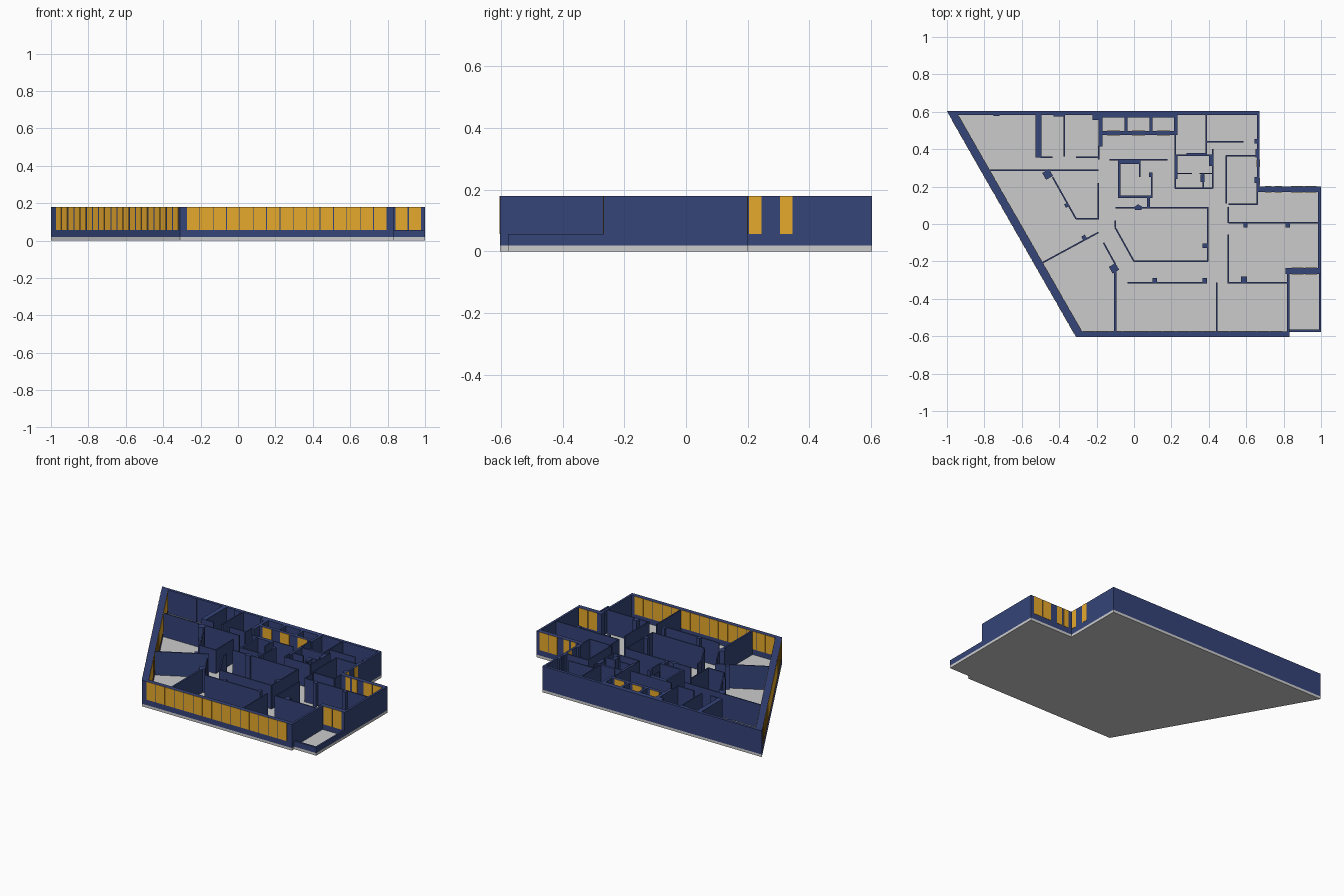
import bpy, bmesh, math
from mathutils import Vector

FLOOR, SILL, TOP = 0.018, 0.056, 0.18


def material(name, color):
    m = bpy.data.materials.new(name)
    m.diffuse_color = color
    return m


NAVY = material("navy", (0.035, 0.058, 0.19, 1))
GOLD = material("gold", (0.80, 0.40, 0.025, 1))


def prism(bm, pts, z0=FLOOR, z1=TOP):
    """Vertical prism over a plan outline."""
    lo = [bm.verts.new((x, y, z0)) for x, y in pts]
    hi = [bm.verts.new((x, y, z1)) for x, y in pts]
    bm.faces.new(lo[::-1])
    bm.faces.new(hi)
    n = len(pts)
    for i in range(n):
        j = (i + 1) % n
        bm.faces.new((lo[i], lo[j], hi[j], hi[i]))


def rect(bm, x0, x1, y0, y1, z0=FLOOR, z1=TOP):
    prism(bm, [(x0, y0), (x1, y0), (x1, y1), (x0, y1)], z0, z1)


def strip(bm, a, b, t=0.008, z0=FLOOR, z1=TOP):
    """Straight wall of thickness t between two plan points."""
    a, b = Vector(a), Vector(b)
    d = (b - a).normalized()
    n = Vector((-d.y, d.x)) * t / 2
    prism(bm, [a - n, b - n, b + n, a + n], z0, z1)


def finish(bm, name, mat=None):
    bmesh.ops.recalc_face_normals(bm, faces=bm.faces)
    me = bpy.data.meshes.new(name)
    bm.to_mesh(me)
    bm.free()
    ob = bpy.data.objects.new(name, me)
    bpy.context.collection.objects.link(ob)
    if mat:
        me.materials.append(mat)


# Floor slab
bm = bmesh.new()
prism(bm, [(-1, 0.603), (-0.31, -0.603), (0.832, -0.603), (0.832, -0.577),
           (1, -0.577), (1, 0.2), (0.672, 0.2), (0.672, 0.603)], 0, FLOOR)
finish(bm, "floor_slab")

# Outer walls
bm = bmesh.new()
prism(bm, [(-1, 0.603), (-0.31, -0.603), (-0.262, -0.603), (-0.952, 0.603)])
for r in [(-0.975, 0.672, 0.583, 0.603), (-0.29, 0.832, -0.603, -0.574),
          (0.658, 0.672, 0.18, 0.603), (0.66, 1, 0.17, 0.2),
          (0.985, 1, -0.25, 0.2), (0.81, 1, -0.268, -0.235),
          (0.817, 0.832, -0.603, -0.25)]:
    rect(bm, *r)
finish(bm, "outer_walls", NAVY)

# Low balcony parapet
bm = bmesh.new()
rect(bm, 0.988, 1, -0.577, -0.26, FLOOR, SILL)
rect(bm, 0.83, 1, -0.577, -0.563, FLOOR, SILL)
finish(bm, "balcony_parapet", NAVY)

# Thin partitions running left-right: y, x start, x end
bm = bmesh.new()
for y, x0, x1 in [
        (0.356, -0.5, -0.435), (0.356, -0.31, -0.185), (0.288, -0.8, -0.19),
        (0.028, -0.31, -0.19), (0.343, -0.13, 0.1), (0.343, 0.1, 0.18),
        (0.367, 0.22, 0.42), (0.19, 0.22, 0.42), (0.27, 0.23, 0.31),
        (0.27, 0.35, 0.42), (0.44, 0.39, 0.585), (0.365, 0.493, 0.66),
        (0.105, 0.505, 0.66), (0.006, 0.505, 0.99), (-0.313, 0.505, 0.825),
        (-0.313, -0.035, 0.39), (-0.2, 0, 0.395), (0.088, -0.1, 0.395)]:
    strip(bm, (x0, y), (x1, y))
# Thin partitions running front-back: x, y start, y end
for x, y0, y1 in [
        (-0.372, 0.36, 0.59), (-0.188, 0.345, 0.42), (-0.19, 0.024, 0.22),
        (0.22, 0.35, 0.48), (0.22, 0.19, 0.25), (0.386, 0.37, 0.59),
        (0.42, 0.19, 0.4), (0.37, 0.19, 0.27), (0.493, 0.11, 0.365),
        (0.66, 0.105, 0.24), (0.505, 0.006, 0.09), (0.505, -0.317, -0.055),
        (0.443, -0.58, -0.313), (0.395, -0.2, 0.092), (-0.1, -0.02, 0.02),
        (0.03, 0.25, 0.343), (0.094, 0.14, 0.27)]:
    strip(bm, (x, y0), (x, y1))
# Angled partitions
for a, b in [((-0.5, -0.213), (-0.19, -0.045)), ((-0.435, 0.25), (-0.31, 0.028)),
             ((-0.163, -0.1), (-0.1, -0.215)), ((-0.1, -0.02), (0, -0.2))]:
    strip(bm, a, b)
finish(bm, "partitions", NAVY)

# Thick core walls and lift shafts
bm = bmesh.new()
for r in [(-0.527, -0.495, 0.355, 0.6), (-0.19, -0.168, 0.415, 0.6),
          (-0.17, 0.233, 0.475, 0.498), (-0.17, 0.233, 0.57, 0.6),
          (-0.052, -0.035, 0.48, 0.59), (0.083, 0.1, 0.48, 0.59),
          (0.215, 0.233, 0.475, 0.6), (-0.085, -0.073, 0.14, 0.343),
          (-0.085, 0.098, 0.14, 0.153), (-0.085, 0.03, 0.32, 0.343),
          (0.07, 0.085, 0.088, 0.145), (0.217, 0.233, 0.24, 0.37),
          (-0.106, -0.094, -0.58, -0.24)]:
    rect(bm, *r)
finish(bm, "core_walls", NAVY)

# Columns: upright blocks
bm = bmesh.new()
for r in [(-0.222, -0.17, 0.555, 0.6), (-0.43, -0.375, 0.575, 0.6),
          (-0.75, -0.72, 0.577, 0.6), (0.4, 0.42, 0.31, 0.37),
          (0.355, 0.378, 0.225, 0.265), (0.08, 0.1, 0.25, 0.275),
          (0.28, 0.39, 0.367, 0.38), (0.645, 0.67, 0.43, 0.455),
          (0.65, 0.67, 0.355, 0.4), (0.645, 0.67, 0.22, 0.25),
          (0.585, 0.608, -0.02, 0.006), (0.81, 0.833, -0.02, 0.006),
          (0.572, 0.603, -0.315, -0.28), (0.1, 0.122, -0.315, -0.29),
          (0.367, 0.39, -0.315, -0.29), (0.367, 0.395, -0.127, -0.104)]:
    rect(bm, *r)
# Columns: turned to the slanted facade
axis = Vector((0.69, -1.206)).normalized()
for x, y, s in [(-0.462, 0.265, 0.042), (-0.36, 0.1, 0.02), (-0.267, -0.072, 0.022),
                (-0.597, -0.045, 0.025), (-0.107, -0.237, 0.04)]:
    c = Vector((x, y))
    strip(bm, c - axis * s / 2, c + axis * s / 2, s)
prism(bm, [(0.005, 0.075), (0.04, 0.075), (0.044, 0.092), (0.023, 0.105), (0.002, 0.092)])
finish(bm, "columns", NAVY)

# Window panes stand a hair proud of both wall faces
PANE_TOP = TOP - 0.0008
bm = bmesh.new()
for i in range(15):
    x = -0.276 + i * 0.0715
    rect(bm, x + 0.002, x + 0.0695, -0.605, -0.572, SILL, PANE_TOP)
for x0, x1 in [(0.842, 0.907), (0.913, 0.978)]:
    rect(bm, x0, x1, -0.27, -0.233, SILL, PANE_TOP)
for x0, x1 in [(0.70, 0.735), (0.75, 0.79), (0.84, 0.905), (0.911, 0.975)]:
    rect(bm, x0, x1, 0.168, 0.202, SILL, PANE_TOP)
for y0, y1 in [(0.205, 0.245), (0.305, 0.345)]:
    rect(bm, 0.656, 0.674, y0, y1, SILL, PANE_TOP)
finish(bm, "straight_windows", GOLD)

# Slanted facade windows
bm = bmesh.new()
a, b = Vector((-0.976, 0.603)), Vector((-0.286, -0.603))
for i in range(20):
    c = a.lerp(b, 0.052 + 0.0477 * i)
    strip(bm, c - axis * 0.027, c + axis * 0.027, 0.045, SILL, PANE_TOP)
finish(bm, "slanted_windows", GOLD)

# Lift doors
bm = bmesh.new()
for x in (-0.11, 0.024, 0.158):
    rect(bm, x - 0.035, x + 0.035, 0.473, 0.5, SILL, PANE_TOP)
finish(bm, "lift_doors", GOLD)
